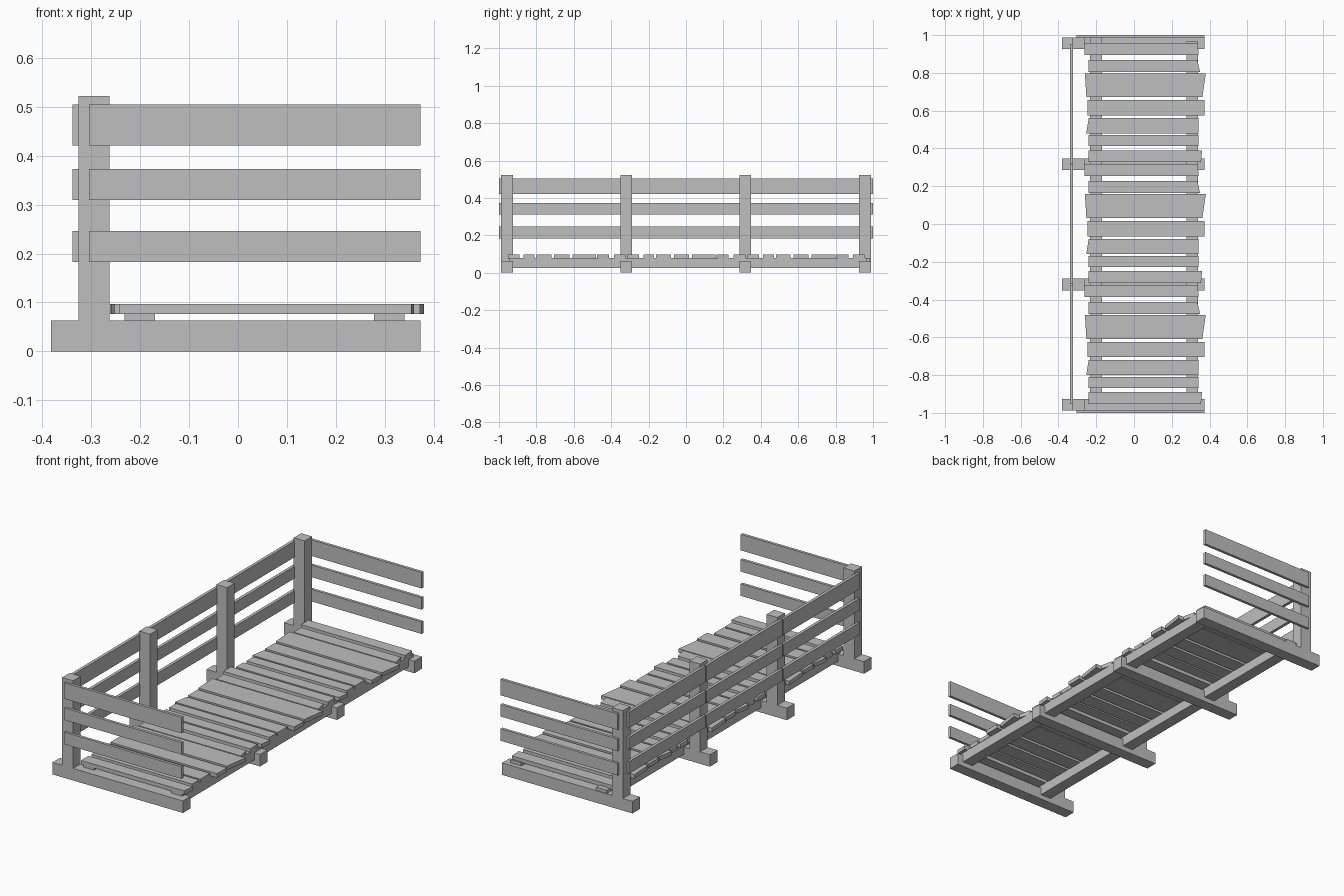
import bpy
import bmesh

if "Cube" in bpy.data.objects:
    bpy.data.objects.remove(bpy.data.objects["Cube"], do_unlink=True)

wood = bpy.data.materials.new("plain_grey")
wood.use_nodes = True
GREY = (0.52, 0.52, 0.52, 1)
wood.diffuse_color = GREY
wood.node_tree.nodes["Principled BSDF"].inputs["Base Color"].default_value = GREY


def prism(name, outline, z0, z1):
    """Extrude a flat x-y outline from z0 up to z1."""
    bm = bmesh.new()
    face = bm.faces.new([bm.verts.new((x, y, z0)) for x, y in outline])
    top = bmesh.ops.extrude_face_region(bm, geom=[face])["geom"]
    for v in top:
        if isinstance(v, bmesh.types.BMVert):
            v.co.z = z1
    bmesh.ops.recalc_face_normals(bm, faces=bm.faces)
    mesh = bpy.data.meshes.new(name)
    bm.to_mesh(mesh)
    bm.free()
    mesh.materials.append(wood)
    obj = bpy.data.objects.new(name, mesh)
    bpy.context.collection.objects.link(obj)
    return obj


def box(name, x0, x1, y0, y1, z0, z1):
    return prism(name, [(x0, y0), (x1, y0), (x1, y1), (x0, y1)], z0, z1)


# Ground beams, each carrying an upright post
STATIONS = [-0.957, -0.32, 0.317, 0.957]
HALF = 0.031
for i, y in enumerate(STATIONS, 1):
    box(f"ground_beam_{i}", -0.382, 0.373, y - HALF, y + HALF, 0, 0.063)
    box(f"post_{i}", -0.326, -0.263, y - HALF, y + HALF, 0.063, 0.522)

# Long joists under the deck
box("right_joist", -0.232, -0.17, -0.947, 0.985, 0.025, 0.08)
box("left_joist", 0.278, 0.34, -0.947, 0.965, 0.025, 0.08)

# Rails: long side in three bays, plus both short ends
RAILS = {"lower": (0.183, 0.246), "middle": (0.31, 0.373), "upper": (0.421, 0.505)}
for level, (z0, z1) in RAILS.items():
    for i in range(3):
        box(f"{level}_side_rail_{i + 1}", -0.338, -0.322,
            STATIONS[i] + 0.003, STATIONS[i + 1] - 0.003, z0, z1)
    box(f"{level}_front_rail", -0.305, 0.373, -1.0, -0.985, z0, z1)
    box(f"{level}_back_rail", -0.305, 0.373, 0.985, 1.0, z0, z1)

# Deck planks: y range, then left and right ends at the far and near edges
PLANKS = [
    (0.957, 0.894, -0.262, -0.262, 0.338, 0.342),
    (0.868, 0.804, -0.242, -0.242, 0.335, 0.350),
    (0.798, 0.672, -0.260, -0.252, 0.380, 0.362),
    (0.656, 0.575, -0.245, -0.245, 0.372, 0.372),
    (0.560, 0.480, -0.240, -0.253, 0.342, 0.342),
    (0.470, 0.412, -0.240, -0.240, 0.342, 0.342),
    (0.390, 0.328, -0.242, -0.242, 0.360, 0.355),
]
for group in range(3):
    shift = -0.64 * group
    for i, (far, near, lf, ln, rf, rn) in enumerate(PLANKS, 1):
        outline = [(ln, near + shift), (rn, near + shift),
                   (rf, far + shift), (lf, far + shift)]
        prism(f"deck_plank_{group * len(PLANKS) + i}", outline, 0.076, 0.097)
